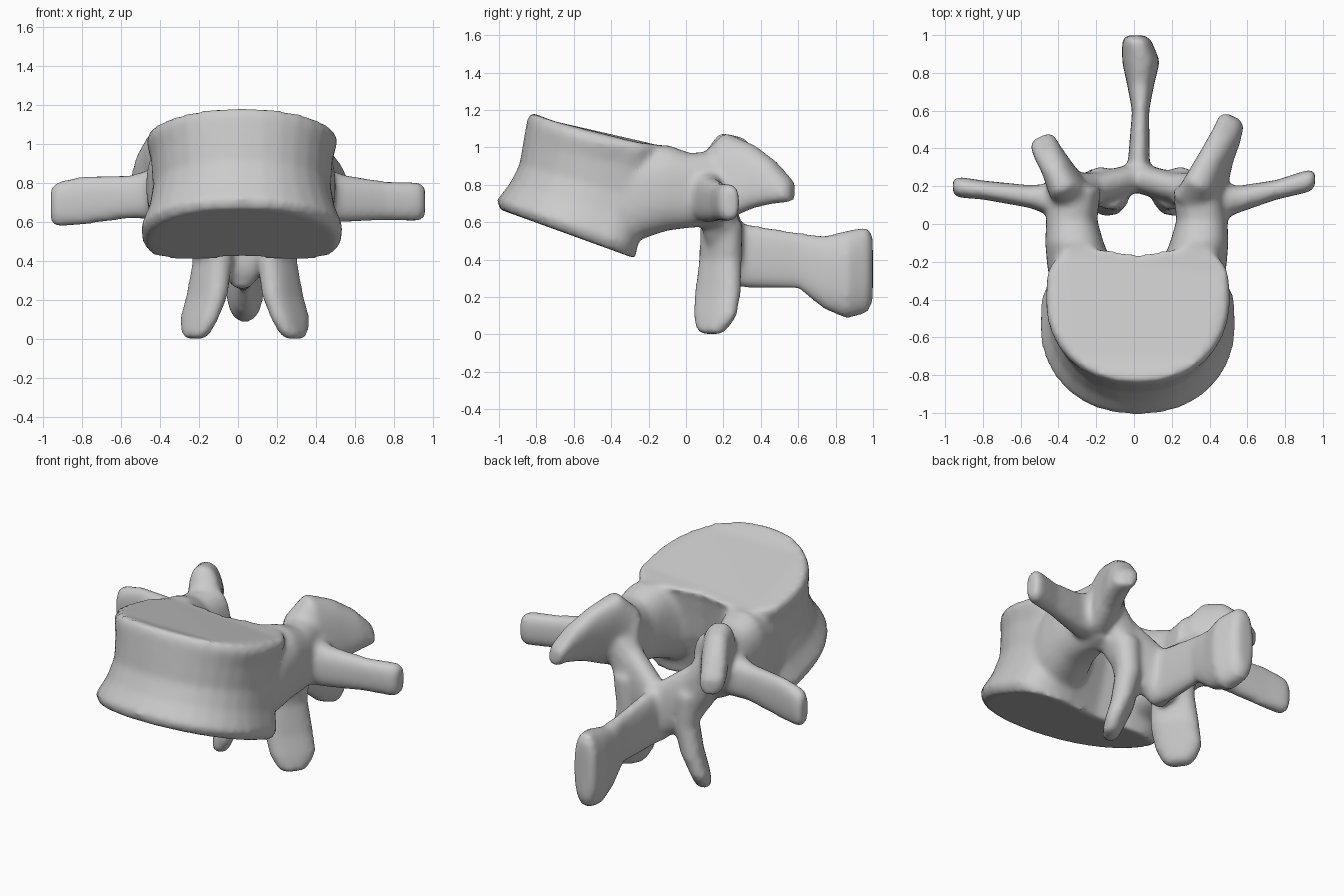
import bpy, bmesh, math
from mathutils import Vector

if "Cube" in bpy.data.objects:
    bpy.data.objects.remove(bpy.data.objects["Cube"], do_unlink=True)

bone = bpy.data.materials.new("bone_grey")
bone.use_nodes = True
colour = (0.6, 0.6, 0.6, 1)
bone.diffuse_color = colour
bone.node_tree.nodes["Principled BSDF"].inputs["Base Color"].default_value = colour

SIDES = 32
ANGLES = [2 * math.pi * i / SIDES for i in range(SIDES)]
X, Y, Z = Vector((1, 0, 0)), Vector((0, 1, 0)), Vector((0, 0, 1))
parts = []


def power(value, p):
    return math.copysign(abs(value) ** p, value)


def skin(name, rings):
    """Closed surface through a row of rings."""
    bm = bmesh.new()
    loops = [[bm.verts.new(p) for p in ring] for ring in rings]
    for a, b in zip(loops, loops[1:]):
        for i in range(SIDES):
            j = (i + 1) % SIDES
            bm.faces.new((a[i], a[j], b[j], b[i]))
    bm.faces.new(loops[0][::-1])
    bm.faces.new(loops[-1])
    bmesh.ops.recalc_face_normals(bm, faces=bm.faces)
    mesh = bpy.data.meshes.new(name)
    bm.to_mesh(mesh)
    bm.free()
    obj = bpy.data.objects.new(name, mesh)
    bpy.context.collection.objects.link(obj)
    parts.append(obj)


def limb(name, stations, u, v):
    """Rounded bar through stations (x, y, z, radius along u, radius along v)."""
    last, before = stations[-1], stations[-2]
    step = (Vector(last[:3]) - Vector(before[:3])).normalized() * 0.03
    tip = (*(Vector(last[:3]) + step), last[3] * 0.65, last[4] * 0.75)
    rings = []
    for x, y, z, a, b in [*stations, tip]:
        rings.append([Vector((x, y, z)) + u * a * power(math.cos(t), 0.8)
                      + v * b * power(math.sin(t), 0.8) for t in ANGLES])
    skin(name, rings)


def body_ring(front, back, width):
    """Heart-backed outline between a front and a back (y, z) point."""
    ring = []
    for t in ANGLES:
        c, s = math.cos(t), math.sin(t)
        if s < 0:
            u, v = power(c, 0.9), 0.6 + 0.6 * s
        else:
            u, v = power(c, 0.5), 0.6 + 0.4 * power(s, 0.5)
            v -= 0.07 * math.exp(-(u / 0.4) ** 2) * s
        y = front[0] + v * (back[0] - front[0])
        z = front[1] + v * (back[1] - front[1]) - 0.12 * v * (1 - v) * (front[1] > 1.1)
        ring.append((0.02 + width * u, y, z))
    return ring


# Vertebral body: waisted drum, tilted forward
skin("body", [body_ring(*r) for r in (
    ((-1.0, 0.67), (-0.255, 0.40), 0.49),
    ((-1.01, 0.72), (-0.245, 0.46), 0.52),
    ((-0.94, 0.81), (-0.21, 0.58), 0.475),
    ((-0.89, 0.91), (-0.17, 0.70), 0.455),
    ((-0.87, 1.03), (-0.145, 0.86), 0.465),
    ((-0.85, 1.145), (-0.125, 0.98), 0.49),
    ((-0.83, 1.188), (-0.11, 1.01), 0.475))])

# Paired parts of the arch
for side, s, reach, lift, lean in (("left", 1, 1.0, 0, -0.22), ("right", -1, 0.75, 0.04, -0.1)):
    def paired(stations, shift=0.015):
        return [(shift + s * x, y, z, a, b) for x, y, z, a, b in stations]

    limb(side + "_pedicle", paired((
        (0.29, -0.36, 0.73, 0.16, 0.26), (0.3, -0.22, 0.755, 0.175, 0.24),
        (0.33, -0.1, 0.785, 0.155, 0.23), (0.345, 0.02, 0.77, 0.135, 0.2),
        (0.32, 0.18, 0.78, 0.13, 0.2))), X, Z)

    limb(side + "_lamina", paired((
        (0.33, 0.16, 0.76, 0.11, 0.19), (0.2, 0.19, 0.57, 0.085, 0.2),
        (0.0, 0.245, 0.445, 0.08, 0.175))), Y, Z)

    # Lower joints are thin plates set diagonally
    limb(side + "_lower_joint", paired((
        (0.19, 0.19, 0.6, 0.12, 0.085), (0.165, 0.185, 0.4, 0.125, 0.075),
        (0.195, 0.17, 0.22, 0.14, 0.068), (0.235, 0.155, 0.1, 0.135, 0.058),
        (0.25, 0.14, 0.03, 0.095, 0.05)), 0.035),
         Vector((0.6 * s, 0.8, 0)), Vector((-0.8 * s, 0.6, 0)))

    blade = [(x, 0.12 + (y - 0.12) * reach, z + lift * (y > 0.3), a, b) for x, y, z, a, b in (
        (0.3, 0.1, 0.78, 0.11, 0.18), (0.365, 0.21, 0.845, 0.1, 0.235),
        (0.425, 0.36, 0.845, 0.08, 0.17), (0.475, 0.47, 0.815, 0.075, 0.115),
        (0.5, 0.545, 0.775, 0.07, 0.07))]
    limb(side + "_upper_joint", paired(blade),
         Vector((0.9, -0.44 * s, 0)), Vector((lean, 0, 1)))

# Transverse processes, slightly uneven
limb("left_wing", ((0.38, 0.1, 0.75, 0.11, 0.15), (0.55, 0.13, 0.72, 0.072, 0.12),
                   (0.75, 0.18, 0.71, 0.052, 0.1), (0.93, 0.23, 0.705, 0.06, 0.1)), Y, Z)
limb("right_wing", ((-0.38, 0.12, 0.75, 0.1, 0.14), (-0.55, 0.145, 0.73, 0.06, 0.11),
                    (-0.8, 0.18, 0.71, 0.05, 0.125), (-0.93, 0.195, 0.69, 0.055, 0.115)), Y, Z)

# Spinous process: thin blade with a swollen end
limb("spine", ((0.02, 0.2, 0.43, 0.1, 0.17), (0.025, 0.32, 0.42, 0.058, 0.17),
               (0.035, 0.6, 0.395, 0.045, 0.15), (0.035, 0.74, 0.33, 0.072, 0.195),
               (0.037, 0.86, 0.32, 0.1, 0.235), (0.015, 0.97, 0.345, 0.078, 0.23)), X, Z)

# Fuse the parts into one smooth bone
bpy.ops.object.select_all(action='DESELECT')
for part in parts:
    part.select_set(True)
bpy.context.view_layer.objects.active = parts[0]
bpy.ops.object.join()
vertebra = bpy.context.view_layer.objects.active
vertebra.name = "vertebra"
remesh = vertebra.modifiers.new("fuse", 'REMESH')
remesh.mode = 'VOXEL'
remesh.voxel_size = 0.018
soften = vertebra.modifiers.new("soften", 'SMOOTH')
soften.factor = 0.5
soften.iterations = 8
for modifier in ("fuse", "soften"):
    bpy.ops.object.modifier_apply(modifier=modifier)

vertebra.data.materials.clear()
vertebra.data.materials.append(bone)
bpy.ops.object.shade_smooth()
